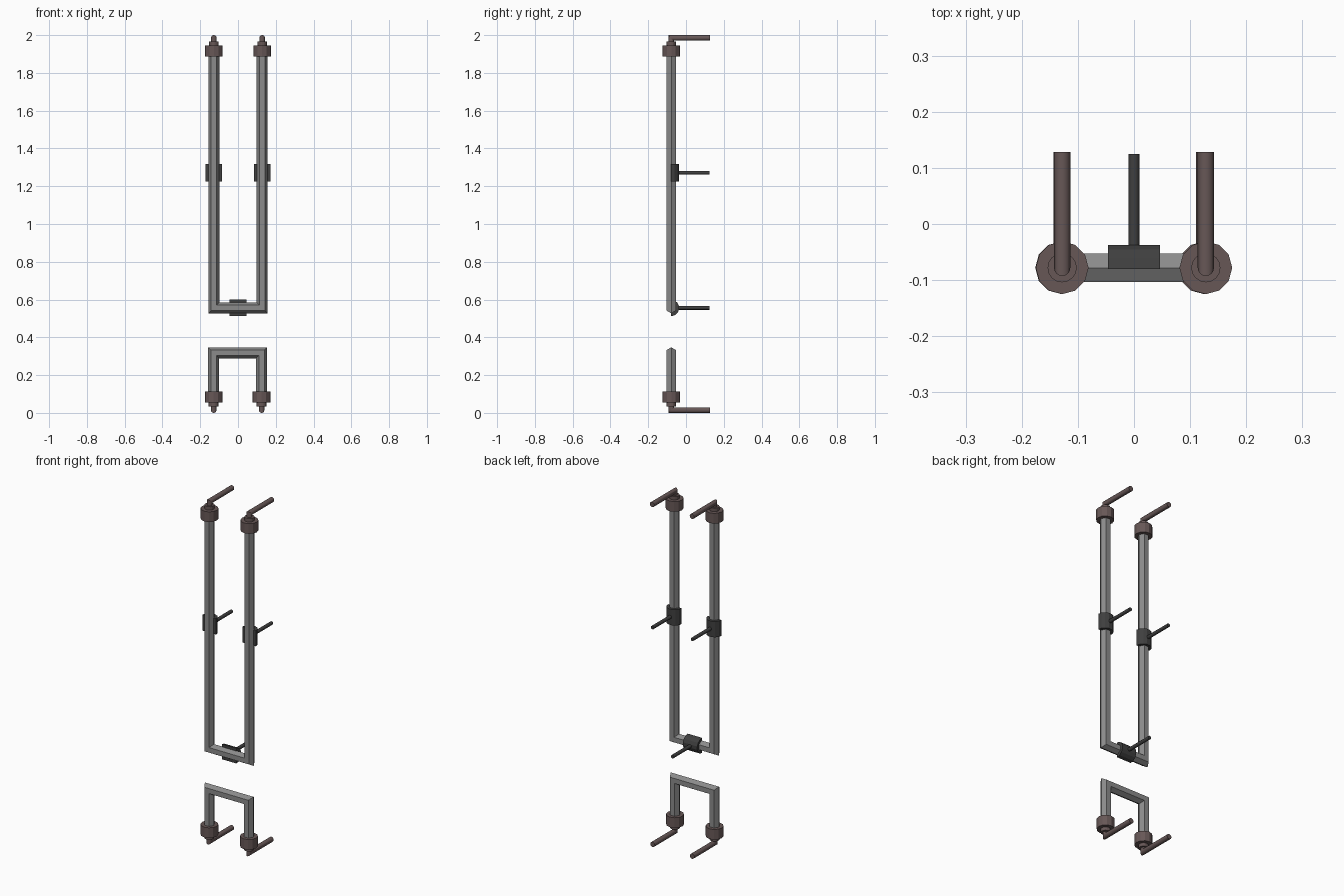
import bpy, bmesh, math
from mathutils import Vector, Matrix

cube = bpy.data.objects.get("Cube")
if cube:
    bpy.data.objects.remove(cube, do_unlink=True)


def material(name, rgb):
    m = bpy.data.materials.new(name)
    m.use_nodes = True
    m.diffuse_color = (*rgb, 1)
    m.node_tree.nodes["Principled BSDF"].inputs["Base Color"].default_value = (*rgb, 1)
    return m


GREY = material("grey steel", (0.26, 0.26, 0.26))
BROWN = material("dark brown", (0.135, 0.096, 0.094))
BLACK = material("black", (0.05, 0.05, 0.05))
Y = -0.078       # plane of the tubes
BACK = 0.128     # rear end of the rods


def finish(bm, name, mat, smooth=False):
    bmesh.ops.recalc_face_normals(bm, faces=bm.faces)
    mesh = bpy.data.meshes.new(name)
    bm.to_mesh(mesh)
    bm.free()
    mesh.materials.append(mat)
    ob = bpy.data.objects.new(name, mesh)
    bpy.context.collection.objects.link(ob)
    if smooth:
        bpy.ops.object.select_all(action="DESELECT")
        bpy.context.view_layer.objects.active = ob
        ob.select_set(True)
        bpy.ops.object.shade_smooth_by_angle(angle=math.radians(35))
    return ob


def sweep(name, path, plane_normal, radius, sides, mat, smooth=False):
    """Sweep a regular polygon along a planar path with mitred corners."""
    pts = [Vector(p) for p in path]
    up = Vector(plane_normal)
    normals = [up.cross((b - a).normalized()) for a, b in zip(pts, pts[1:])]
    bm = bmesh.new()
    rings = []
    for i, p in enumerate(pts):
        n1, n2 = normals[max(i - 1, 0)], normals[min(i, len(normals) - 1)]
        side = (n1 + n2) / (1 + n1.dot(n2))
        angles = [math.tau * k / sides for k in range(sides)]
        rings.append([bm.verts.new(p + radius * (math.cos(t) * side + math.sin(t) * up))
                      for t in angles])
    for r, s in zip(rings, rings[1:]):
        for k in range(sides):
            j = (k + 1) % sides
            bm.faces.new((r[k], r[j], s[j], s[k]))
    bm.faces.new(rings[0])
    bm.faces.new(rings[-1])
    return finish(bm, name, mat, smooth)


def drum(name, x, z0, z1, radius, sides, mat):
    """Upright polygonal cylinder."""
    return sweep(name, [(x, Y, z0), (x, Y, z1)], (0, 1, 0), radius, sides, mat)


def clamp(name, centre, turn):
    """Half-round saddle behind a tube, with a rod running to the rear."""
    bm = bmesh.new()
    arc = [math.pi * k / 7 for k in range(8)]
    ends = [[bm.verts.new((0.044 * math.cos(t), 0.044 * math.sin(t), z)) for t in arc]
            for z in (-0.046, 0.046)]
    for end in ends:
        bm.faces.new(end)
    for k in range(8):
        j = (k + 1) % 8
        bm.faces.new((ends[0][k], ends[0][j], ends[1][j], ends[1][k]))
    bm.transform(Matrix.Translation(centre) @ Matrix.Rotation(turn, 4, "Y"))
    finish(bm, name, BLACK)
    x, y, z = centre
    sweep(name + "_rod", [(x, y + 0.03, z), (x, BACK - 0.003, z)], (0, 0, 1),
          0.01, 12, BLACK, True)


# Bent hexagonal tubes: long upper one and short lower one
def tube(name, left, right, end, bar):
    sweep(name, [(right, Y, end), (right, Y, bar), (left, Y, bar), (left, Y, end)],
          (0, 1, 0), 0.029, 6, GREY)


TOP = {"left": 0.128, "right": -0.128}
LOW = {"left": 0.125, "right": -0.129}
tube("upper_tube", TOP["left"], TOP["right"], 1.92, 0.556)
tube("lower_tube", LOW["left"], LOW["right"], 0.09, 0.318)


# End fittings: collar, neck and bent rod, pointing up or down
def fitting(name, x, tip, way):
    z = lambda d: tip - way * d
    drum(name + "_collar", x, z(0.113), z(0.054), 0.047, 12, BROWN)
    drum(name + "_neck", x, z(0.06), z(0.034), 0.026, 16, BROWN)
    sweep(name + "_rod", [(x, Y, z(0.04)), (x, Y, z(0.0145)), (x, BACK, z(0.0145))],
          (1, 0, 0), 0.0145, 16, BROWN, True)


for side in ("left", "right"):
    fitting("upper_" + side, TOP[side], 2.0, 1)
    fitting("lower_" + side, LOW[side], 0.0, -1)
    clamp(side + "_clamp", (TOP[side], -0.08, 1.271), 0)

# Clamp on the crossbar
clamp("crossbar_clamp", (0, -0.08, 0.556), math.pi / 2)
